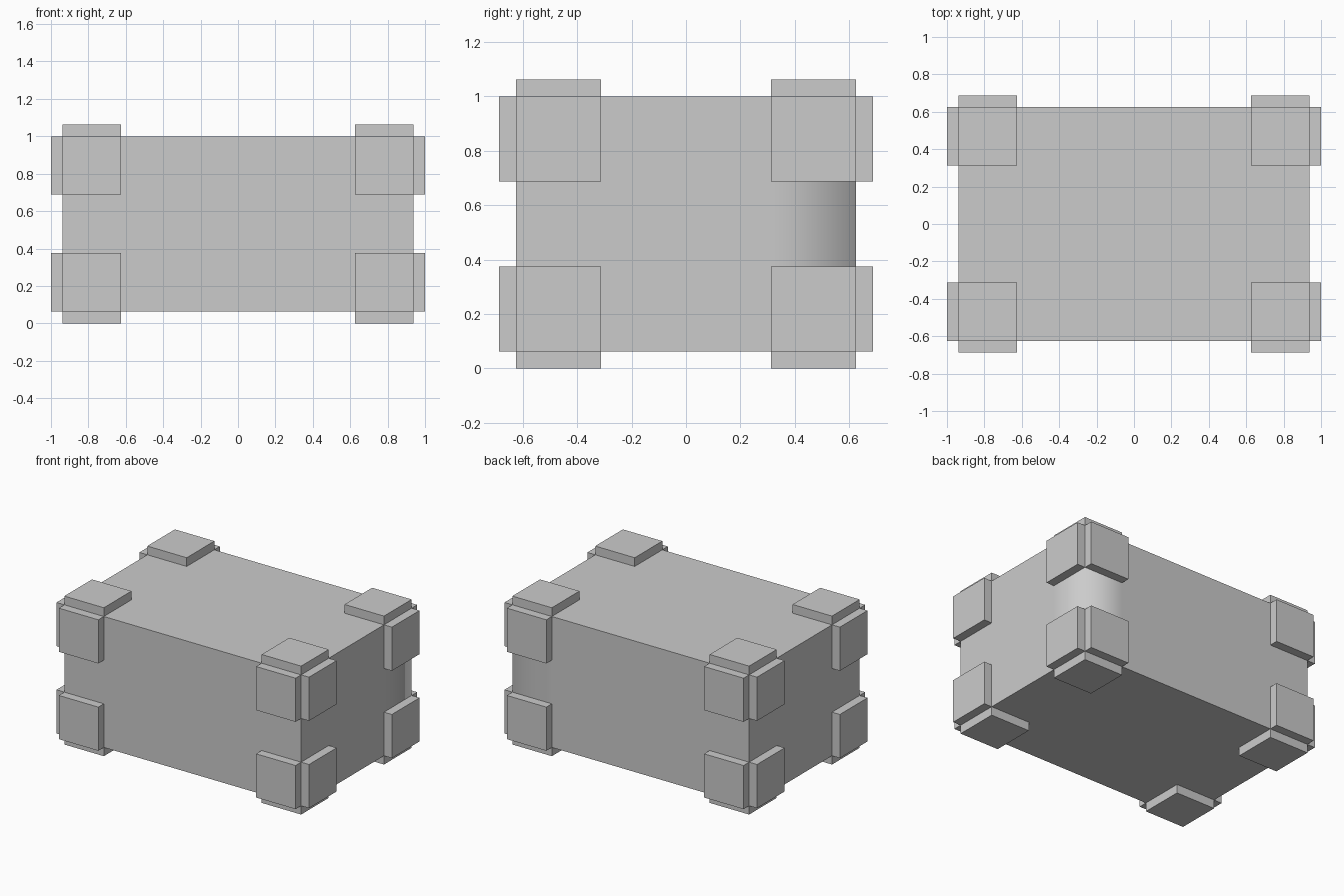
import bpy
import bmesh
from mathutils import Vector

if "Cube" in bpy.data.objects:
    bpy.data.objects.remove(bpy.data.objects["Cube"], do_unlink=True)

HALF = Vector((0.9375, 0.625, 0.46875))   # body half size
MID = Vector((0, 0, 0.53125))             # body centre
PAD = 0.3125                              # pad width
THICK = 0.0625                            # pad thickness

grey = bpy.data.materials.new("plain_grey")
grey.use_nodes = True
grey.diffuse_color = (0.6, 0.6, 0.6, 1)
grey.node_tree.nodes["Principled BSDF"].inputs["Base Color"].default_value = (0.6, 0.6, 0.6, 1)


def add_box(name, centre, size, edit=None):
    """Axis-aligned box, with an optional edit of its bmesh."""
    bm = bmesh.new()
    bmesh.ops.create_cube(bm, size=1)
    bmesh.ops.scale(bm, vec=size, verts=bm.verts)
    if edit:
        edit(bm)
    mesh = bpy.data.meshes.new(name)
    bm.to_mesh(mesh)
    bm.free()
    mesh.materials.append(grey)
    obj = bpy.data.objects.new(name, mesh)
    obj.location = centre
    bpy.context.collection.objects.link(obj)
    return obj


def soften_back_edge(bm):
    """Cut along the pad borders and smooth the left back upright edge."""
    for axis in range(3):
        for side in (-1, 1):
            point = Vector((0, 0, 0))
            point[axis] = side * (HALF[axis] - PAD)
            normal = Vector((0, 0, 0))
            normal[axis] = 1
            bmesh.ops.bisect_plane(bm, geom=bm.verts[:] + bm.edges[:] + bm.faces[:],
                                   plane_co=point, plane_no=normal)
    for face in bm.faces:
        c = face.calc_center_median()
        face.smooth = (c.x > HALF.x - PAD and c.y > HALF.y - PAD
                       and abs(c.z) < HALF.z - PAD)


# Body
add_box("body", MID, HALF * 2, soften_back_edge)

# Three raised pads on each of the eight corners
faces = (("right", "left"), ("front", "back"), ("bottom", "top"))
for sx in (-1, 1):
    for sy in (-1, 1):
        for sz in (-1, 1):
            signs = (sx, sy, sz)
            corner = "_".join(faces[i][signs[i] > 0] for i in (2, 1, 0))
            for axis in range(3):
                size = Vector((PAD, PAD, PAD))
                size[axis] = THICK
                centre = Vector([signs[i] * (HALF[i] - PAD / 2) for i in range(3)])
                centre[axis] = signs[axis] * (HALF[axis] + THICK / 2)
                side = faces[axis][signs[axis] > 0]
                add_box(f"{corner}_corner_{side}_pad", MID + centre, size)
